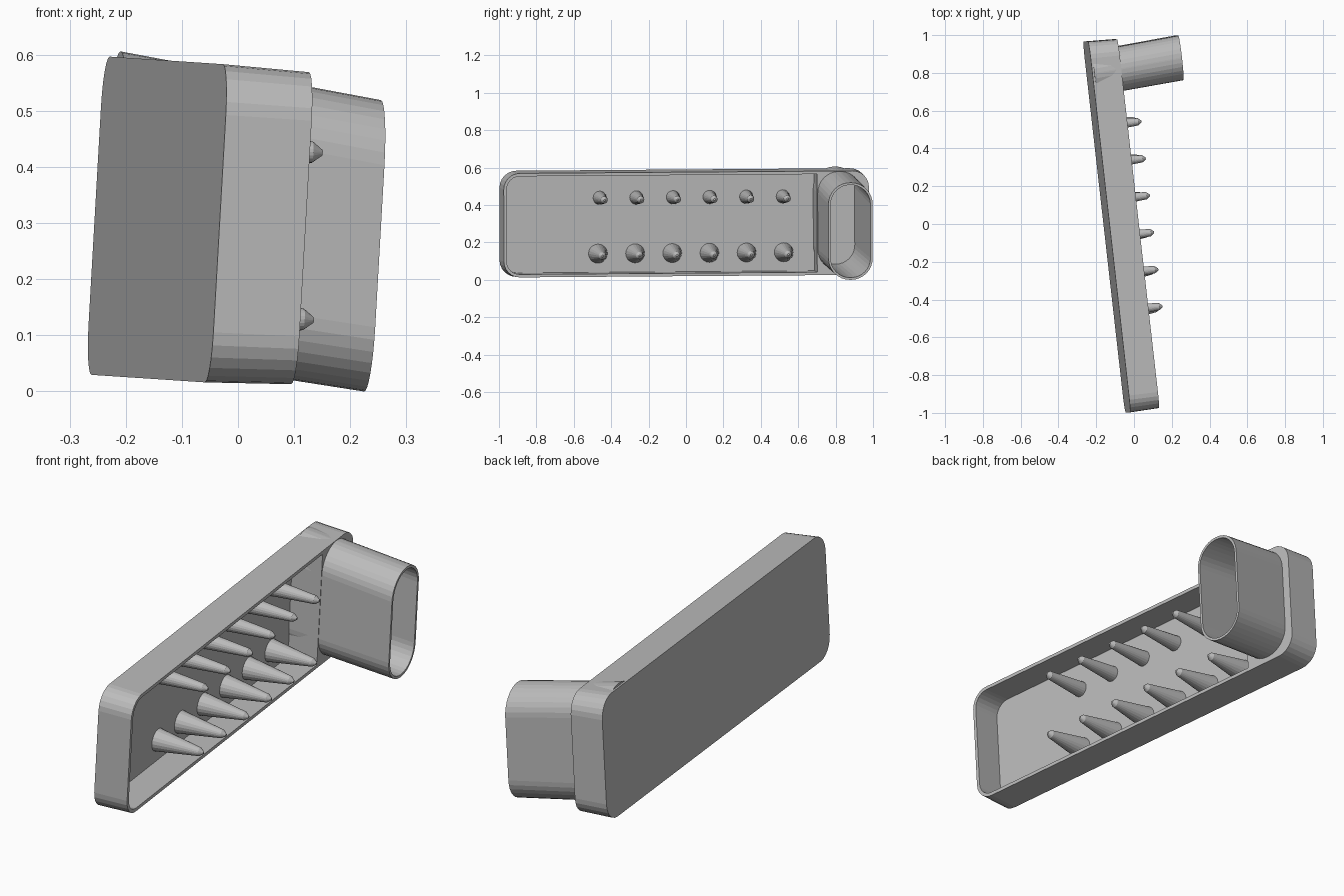
import bpy, bmesh, math
from mathutils import Matrix, Vector

if "Cube" in bpy.data.objects:
    bpy.data.objects.remove(bpy.data.objects["Cube"])

# Tilted frame: local x = tray length, y = tray height, z = tray depth
ax = Vector((-0.1126, 0.9936, 0.0075)).normalized()
up = Vector((0.057, -0.0015, 0.998))
up = (up - ax * up.dot(ax)).normalized()
out = ax.cross(up)
FRAME = Matrix.Translation((-0.144, -0.0155, 0.306)) @ Matrix((ax, up, out)).transposed().to_4x4()

grey = bpy.data.materials.new("light_grey")
grey.diffuse_color = (0.5, 0.5, 0.5, 1)
grey.use_nodes = True
grey.node_tree.nodes["Principled BSDF"].inputs["Base Color"].default_value = grey.diffuse_color

DEPTH, FLOOR, WALL = 0.155, 0.016, 0.016


def rounded(x0, x1, y0, y1, r_near, r_far, z, n=6):
    """Rounded rectangle ring; near = low x corners, far = high x corners."""
    ring = []
    for cx, cy, r, start in ((x1 - r_far, y1 - r_far, r_far, 0), (x0 + r_near, y1 - r_near, r_near, 90),
                             (x0 + r_near, y0 + r_near, r_near, 180), (x1 - r_far, y0 + r_far, r_far, 270)):
        for i in range(n + 1):
            t = math.radians(start + 90 * i / n)
            ring.append((cx + r * math.cos(t), cy + r * math.sin(t), z))
    return ring


def loft(name, rings):
    """Skin a list of equal rings and cap both ends."""
    bm = bmesh.new()
    loops = [[bm.verts.new(p) for p in ring] for ring in rings]
    n = len(loops[0])
    for a, b in zip(loops, loops[1:]):
        for i in range(n):
            j = (i + 1) % n
            bm.faces.new((a[i], a[j], b[j], b[i]))
    bm.faces.new(loops[0][::-1])
    bm.faces.new(loops[-1])
    bmesh.ops.recalc_face_normals(bm, faces=bm.faces)
    me = bpy.data.meshes.new(name)
    bm.to_mesh(me)
    bm.free()
    me.materials.append(grey)
    ob = bpy.data.objects.new(name, me)
    ob.matrix_world = FRAME
    bpy.context.collection.objects.link(ob)
    return ob


def cup_ring(z, inset):
    """Oval cross-section of the slanted cup at depth z."""
    k = z - DEPTH
    cx, cy = 0.825 + 0.064 * k, 0.011 - 0.112 * k
    hx, hy = 0.118 + 0.003 * k - inset, 0.265 - 0.015 * k - inset
    r = hx * 0.97
    return rounded(cx - hx, cx + hx, cy - hy, cy + hy, r, r, z, 8)


# Tray: drafted outer shell with a cavity that stops short of the cup
L, H, DRAFT = 0.988, 0.284, 0.0055
l, h = L - DRAFT, H - DRAFT
tray = loft("tray", [
    rounded(-L, L, -H, H, 0.09, 0.09, 0),
    rounded(-l, l, -h, h, 0.086, 0.086, DEPTH),
    rounded(-l + WALL, 0.704, -h + WALL, h - WALL, 0.07, 0.002, DEPTH),
    rounded(-l + WALL, 0.704, -h + WALL, h - WALL, 0.07, 0.002, FLOOR)])

# Opening through the solid end of the tray
cutter = loft("cup_cutter", [cup_ring(0.013, 0.006), cup_ring(0.3, 0.006)])
cutter.hide_render = True
cutter.hide_viewport = True
cut = tray.modifiers.new("cup_opening", 'BOOLEAN')
cut.operation = 'DIFFERENCE'
cut.solver = 'EXACT'
cut.object = cutter

# Hollow oval cup
END = DEPTH + 0.329
loft("cup", [cup_ring(0.01, 0), cup_ring(END, 0), cup_ring(END, 0.012), cup_ring(FLOOR, 0.012)])


# Two rows of tapered pegs
def peg(name, x, y, base):
    profile = ((base, 0.01), (0.019, 0.220), (0.005, 0.238))
    loft(name, [[(x + r * math.cos(t * math.tau / 20), y + r * math.sin(t * math.tau / 20), z)
                 for t in range(20)] for r, z in profile])


for i in range(6):
    peg(f"upper_peg_{i + 1}", -0.4495 + 0.197 * i, 0.136, 0.037)
    peg(f"lower_peg_{i + 1}", -0.460 + 0.2 * i, -0.1625, 0.052)
